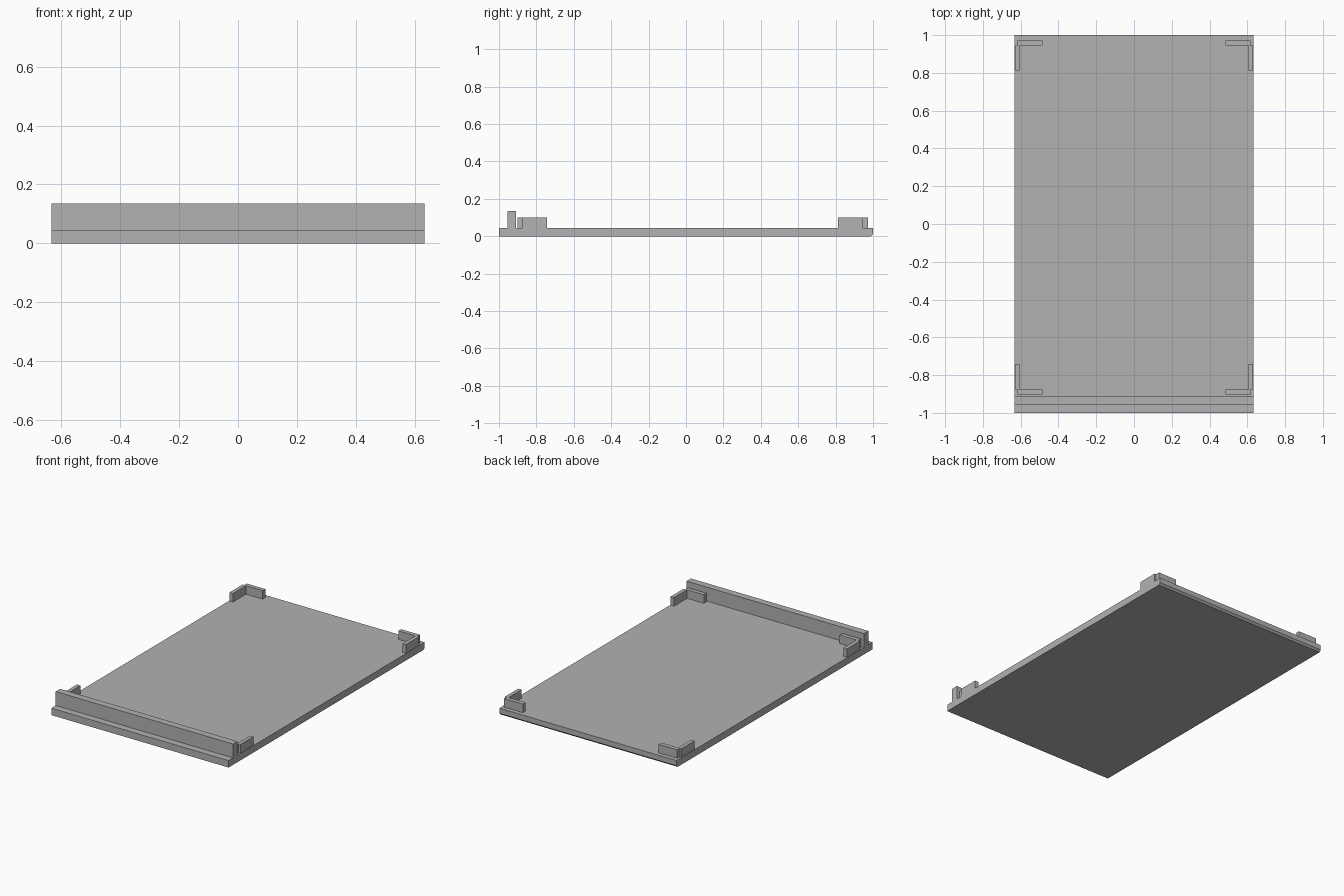
import bpy
import bmesh

cube = bpy.data.objects.get("Cube")
if cube:
    bpy.data.objects.remove(cube, do_unlink=True)

HALF_WIDTH = 0.633
PLATE_TOP = 0.045
BRACKET_TOP = 0.1

# Single plain grey
grey = bpy.data.materials.new("plain_grey")
grey.use_nodes = True
colour = (0.445, 0.445, 0.445, 1)
grey.diffuse_color = colour
grey.node_tree.nodes["Principled BSDF"].inputs["Base Color"].default_value = colour


def prism(name, outline, offset, to_point):
    """Extrude a closed 2D outline by offset; to_point maps it into 3D."""
    bm = bmesh.new()
    face = bm.faces.new([bm.verts.new(to_point(a, b)) for a, b in outline])
    result = bmesh.ops.extrude_face_region(bm, geom=[face])
    verts = [v for v in result["geom"] if isinstance(v, bmesh.types.BMVert)]
    bmesh.ops.translate(bm, verts=verts, vec=offset)
    bmesh.ops.recalc_face_normals(bm, faces=bm.faces)
    mesh = bpy.data.meshes.new(name)
    bm.to_mesh(mesh)
    bm.free()
    mesh.materials.append(grey)
    obj = bpy.data.objects.new(name, mesh)
    bpy.context.collection.objects.link(obj)
    return obj


def side_profile(name, outline):
    return prism(name, outline, (2 * HALF_WIDTH, 0, 0),
                 lambda y, z: (-HALF_WIDTH, y, z))


# Base plate with a small bevel under the back edge
side_profile("base_plate", [(-1, 0), (0.988, 0), (1, 0.012),
                            (1, PLATE_TOP), (-1, PLATE_TOP)])

# Raised rail across the front
side_profile("front_rail", [(-0.955, PLATE_TOP), (-0.91, PLATE_TOP),
                            (-0.91, 0.135), (-0.955, 0.135)])

# Corner brackets: L shapes with a notched outer corner
for end, outer_y, inward in (("front", -0.902, 1), ("back", 0.972, -1)):
    for side, sign in (("left", 1), ("right", -1)):
        notch_y = outer_y + inward * 0.027
        tip_y = outer_y + inward * 0.16
        outline = [(0.485, outer_y), (0.618, outer_y), (0.618, notch_y),
                   (0.63, notch_y), (0.63, tip_y), (0.605, tip_y),
                   (0.605, notch_y), (0.485, notch_y)]
        prism(f"{end}_{side}_bracket", outline, (0, 0, BRACKET_TOP - PLATE_TOP),
              lambda x, y: (sign * x, y, PLATE_TOP))
